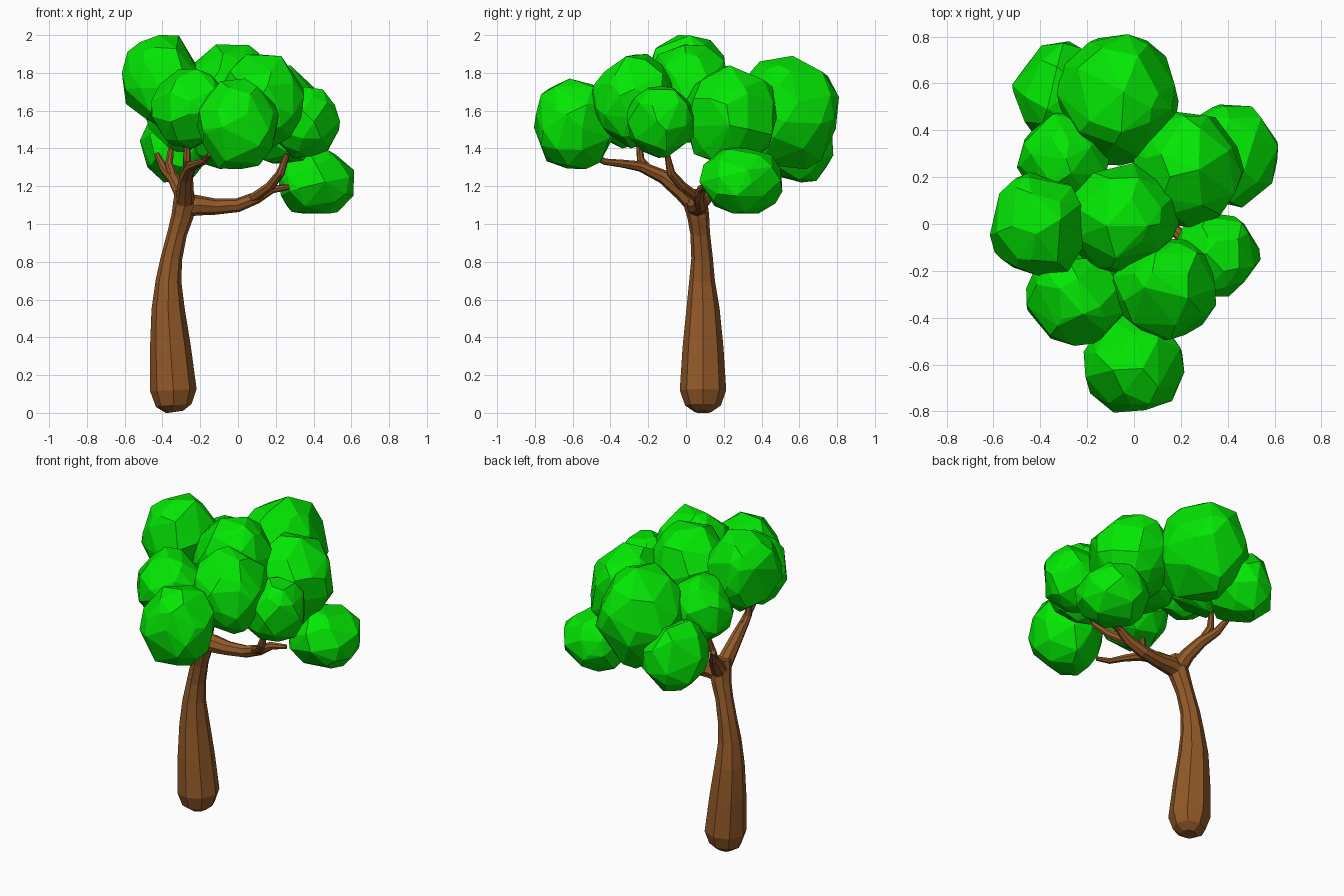
import bpy, bmesh, random
from mathutils import Vector, Euler

random.seed(5)
if "Cube" in bpy.data.objects:
    bpy.data.objects.remove(bpy.data.objects["Cube"])


def material(name, colour):
    mat = bpy.data.materials.new(name)
    mat.use_nodes = True
    mat.diffuse_color = colour
    mat.node_tree.nodes["Principled BSDF"].inputs["Base Color"].default_value = colour
    return mat


leaf_green = material("leaf green", (0.001, 0.8, 0.001, 1))
bark_brown = material("bark brown", (0.29, 0.1, 0.022, 1))


def add_mesh(name, mesh, mat):
    mesh.materials.clear()
    mesh.materials.append(mat)
    obj = bpy.data.objects.new(name, mesh)
    bpy.context.collection.objects.link(obj)
    return obj


def limb(name, points, sides=8):
    """Faceted tapering tube through (x, y, z, radius) points."""
    curve = bpy.data.curves.new(name + " path", "CURVE")
    curve.dimensions = "3D"
    curve.bevel_depth = 1
    curve.bevel_resolution = (sides - 4) // 2
    curve.use_fill_caps = True
    spline = curve.splines.new("POLY")
    spline.points.add(len(points) - 1)
    for point, (x, y, z, radius) in zip(spline.points, points):
        point.co = (x, y, z, 1)
        point.radius = radius
    spline.use_smooth = False
    helper = bpy.data.objects.new(name + " path", curve)
    bpy.context.collection.objects.link(helper)
    bpy.context.view_layer.update()
    evaluated = helper.evaluated_get(bpy.context.evaluated_depsgraph_get())
    mesh = bpy.data.meshes.new_from_object(evaluated)
    bpy.data.objects.remove(helper)
    for poly in mesh.polygons:
        poly.use_smooth = False
    return add_mesh(name, mesh, bark_brown)


def leaf_clump(name, centre, half_size):
    """Irregular faceted ball filling a given box."""
    bm = bmesh.new()
    bmesh.ops.create_icosphere(bm, subdivisions=2, radius=1)
    turn = Euler([random.uniform(0, 3) for _ in range(3)]).to_matrix()
    for v in bm.verts:
        jitter = Vector([random.uniform(-0.25, 0.25) for _ in range(3)])
        v.co = turn @ ((v.co + jitter).normalized() * random.uniform(0.96, 1.06))
    # Stretch to the box
    for axis in range(3):
        values = [v.co[axis] for v in bm.verts]
        low, high = min(values), max(values)
        for v in bm.verts:
            t = (v.co[axis] - low) / (high - low) * 2 - 1
            v.co[axis] = centre[axis] + t * half_size[axis]
    # Hull gives broad clean facets
    hull = bmesh.ops.convex_hull(bm, input=bm.verts)
    loose = [g for g in hull["geom_interior"] if isinstance(g, bmesh.types.BMVert)]
    bmesh.ops.delete(bm, geom=loose, context="VERTS")
    bmesh.ops.dissolve_limit(bm, angle_limit=0.12, verts=bm.verts, edges=bm.edges)
    bmesh.ops.recalc_face_normals(bm, faces=bm.faces)
    mesh = bpy.data.meshes.new(name)
    bm.to_mesh(mesh)
    bm.free()
    return add_mesh(name, mesh, leaf_green)


# Trunk with swollen, rounded foot
limb("trunk", [
    (-.335, .09, .005, .045), (-.34, .09, .04, .095), (-.342, .09, .12, .123),
    (-.358, .09, .35, .108), (-.37, .09, .55, .088), (-.368, .085, .7, .068),
    (-.352, .085, .82, .057), (-.322, .075, .95, .052), (-.295, .065, 1.04, .058),
    (-.28, .05, 1.11, .064), (-.285, .04, 1.18, .048)])

# Side branch and its upward fork
limb("side_branch", [
    (-.31, .055, 1.08, .05), (-.22, .06, 1.1, .055), (-.12, .07, 1.092, .043),
    (0, .08, 1.1, .037), (.1, .07, 1.14, .032), (.18, .08, 1.185, .023),
    (.27, .1, 1.195, .014)])
limb("side_fork", [
    (.07, .075, 1.13, .028), (.17, -.02, 1.2, .026), (.225, -.08, 1.27, .023),
    (.26, -.1, 1.37, .014)])

# Front branch and fork
limb("front_branch", [
    (-.28, .06, 1.09, .052), (-.28, -.02, 1.17, .046), (-.275, -.12, 1.25, .037),
    (-.25, -.24, 1.305, .028), (-.21, -.34, 1.32, .021), (-.18, -.43, 1.33, .017),
    (-.15, -.51, 1.37, .013)])
limb("front_fork", [
    (-.265, -.19, 1.28, .024), (-.27, -.24, 1.34, .021), (-.27, -.25, 1.45, .016)])

# Back branch and fork
limb("back_branch", [
    (-.28, .05, 1.09, .052), (-.3, .12, 1.17, .043), (-.34, .2, 1.24, .034),
    (-.39, .28, 1.29, .025), (-.43, .34, 1.37, .014)])
limb("back_fork", [
    (-.34, .2, 1.24, .027), (-.365, .25, 1.32, .022), (-.35, .28, 1.43, .014)])

# Foliage: centre and half size of each clump
clumps = {
    "back_low": ((-.33, .58, 1.42), (.19, .2, .2)),
    "back_large": ((-.07, .53, 1.59), (.26, .28, .3)),
    "back_side": ((-.3, .28, 1.59), (.2, .2, .21)),
    "top": ((-.41, 0, 1.76), (.205, .22, .24)),
    "middle": ((-.03, .02, 1.69), (.23, .24, .26)),
    "left_large": ((.23, .23, 1.58), (.24, .25, .26)),
    "left_low": ((.41, .29, 1.23), (.205, .22, .175)),
    "left_front": ((.35, -.13, 1.54), (.19, .18, .19)),
    "front_upper": ((.13, -.28, 1.65), (.22, .22, .25)),
    "front_right": ((-.25, -.32, 1.61), (.21, .2, .21)),
    "front_tip": ((0, -.59, 1.53), (.215, .215, .24)),
}
for part, (centre, half_size) in clumps.items():
    leaf_clump("leaves_" + part, centre, half_size)
